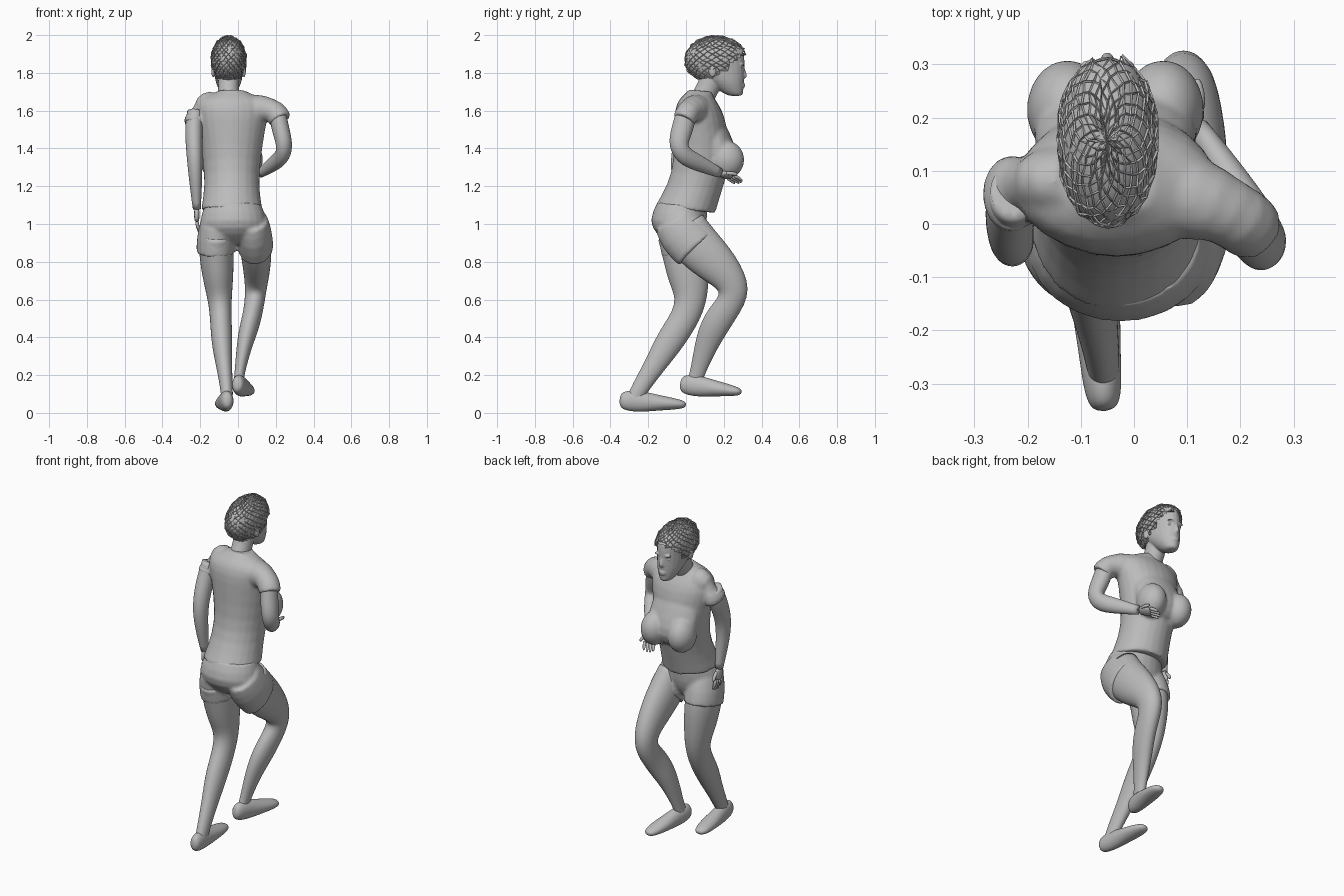
import bpy, bmesh, math, random
from mathutils import Vector, Matrix

random.seed(4)
cube = bpy.data.objects.get("Cube")
if cube:
    bpy.data.objects.remove(cube)

grey = bpy.data.materials.new("plain grey")
grey.use_nodes = True
grey.diffuse_color = (.5, .5, .5, 1)
grey.node_tree.nodes["Principled BSDF"].inputs["Base Color"].default_value = grey.diffuse_color

SIDES = 12
SWELL = 1.045  # makes up for subdivision shrinkage
HEAD_X = -.05


def finish(name, bm, subdiv=1, voxel=0, smooth=True):
    """Turn a bmesh into an object, optionally fusing its pieces into one skin."""
    bmesh.ops.recalc_face_normals(bm, faces=bm.faces)
    mesh = bpy.data.meshes.new(name)
    bm.to_mesh(mesh)
    bm.free()
    mesh.materials.append(grey)
    for polygon in mesh.polygons:
        polygon.use_smooth = smooth
    ob = bpy.data.objects.new(name, mesh)
    bpy.context.collection.objects.link(ob)
    if subdiv:
        rounding = ob.modifiers.new("round", "SUBSURF")
        rounding.levels = rounding.render_levels = subdiv
    if voxel:
        fuse = ob.modifiers.new("fuse", "REMESH")
        fuse.mode, fuse.voxel_size, fuse.use_smooth_shade = "VOXEL", voxel, True
        soften = ob.modifiers.new("soften", "SMOOTH")
        soften.factor, soften.iterations = .5, 3
    return ob


def bridge(bm, rings, crisp=False):
    """Skin a row of rings and close both ends; crisp keeps the end rims sharp."""
    for lower, upper in zip(rings, rings[1:]):
        for i in range(SIDES):
            j = (i + 1) % SIDES
            bm.faces.new((lower[i], lower[j], upper[j], upper[i]))
    caps = [bm.faces.new(rings[0]), bm.faces.new(rings[-1])]
    if crisp:
        crease = bm.edges.layers.float.get("crease_edge")
        if crease is None:
            crease = bm.edges.layers.float.new("crease_edge")
        for cap in caps:
            for edge in cap.edges:
                edge[crease] = 1


def ring(bm, centre, u, v):
    angles = [math.tau * i / SIDES for i in range(SIDES)]
    return [bm.verts.new(centre + (u * math.cos(a) + v * math.sin(a)) * SWELL) for a in angles]


def tube(bm, stations, depth=1):
    """Limb along stations of (x, y, z, radius); depth stretches the radius front to back."""
    points = [Vector(s[:3]) for s in stations]
    rings = []
    for i, station in enumerate(stations):
        tangent = (points[min(i + 1, len(points) - 1)] - points[max(i - 1, 0)]).normalized()
        axis = Vector((0, 1, 0)) if abs(tangent.x) > .85 else Vector((1, 0, 0))
        side = (axis - tangent * axis.dot(tangent)).normalized()
        radius = station[3]
        rings.append(ring(bm, points[i], side * radius, tangent.cross(side) * radius * depth))
    bridge(bm, rings, crisp=True)


def stack(bm, x, levels, tilt=0, crisp=False):
    """Level sections of (z, y, half width, half depth) about one x."""
    bridge(bm, [ring(bm, Vector((x, y, z)), Vector((width, 0, 0)), Vector((0, deep, tilt * deep)))
                for z, y, width, deep in levels], crisp)


def ball(bm, centre, radii):
    place = Matrix.Translation(centre) @ Matrix.Diagonal((*radii, 1))
    bmesh.ops.create_uvsphere(bm, u_segments=20, v_segments=14, radius=1, matrix=place)


def limb(name, stations, depth):
    bm = bmesh.new()
    tube(bm, stations, depth)
    finish(name, bm, subdiv=2)


# Shirt: trunk, bust and short sleeves fused together
bm = bmesh.new()
stack(bm, -.033, [(1.075, -.005, .162, .16), (1.2, .05, .142, .142),
                  (1.32, .085, .15, .148), (1.5, .08, .175, .142), (1.6, .07, .2, .13),
                  (1.655, .065, .185, .1), (1.685, .07, .11, .07), (1.705, .08, .07, .065)],
      tilt=-.1, crisp=True)
stack(bm, -.035, [(1.25, .19, .12, .04), (1.33, .19, .155, .095), (1.42, .165, .155, .095),
                  (1.55, .11, .14, .09), (1.62, .08, .1, .07)])
for x in (-.125, .055):
    ball(bm, (x, .215, 1.34), (.078, .095, .1))
tube(bm, [(-.13, .08, 1.61, .07), (-.2, .075, 1.6, .068), (-.225, .065, 1.57, .062), (-.235, .05, 1.525, .052)],
     depth=1.35)
tube(bm, [(.07, .06, 1.6, .085), (.15, .035, 1.61, .075), (.2, .01, 1.595, .067), (.225, -.012, 1.55, .06)])
finish("shirt", bm, voxel=.01)

# Shorts: pelvis with two thigh cuffs
bm = bmesh.new()
stack(bm, -.025, [(1.1, -.02, .15, .133), (1, -.045, .187, .155),
                  (.93, -.035, .155, .12), (.89, -.02, .09, .07)], tilt=-.1, crisp=True)
tube(bm, [(-.11, -.04, 1, .09), (-.118, -.015, .92, .102), (-.118, 0, .85, .102)], depth=1.27)
tube(bm, [(.075, -.06, 1.02, .083), (.082, -.02, .95, .098), (.096, .055, .87, .093)], depth=1.38)
finish("shorts", bm, voxel=.01)

# Legs
limb("trailing_leg", [(-.115, -.03, .95, .09), (-.115, 0, .85, .093), (-.105, .015, .7, .08),
                      (-.093, .035, .56, .055), (-.087, -.08, .39, .058),
                      (-.075, -.16, .26, .042), (-.06, -.245, .13, .033), (-.058, -.275, .07, .03)], depth=1.35)
limb("leading_leg", [(.08, -.01, .97, .085), (.095, .06, .88, .085), (.1, .18, .77, .073),
                     (.095, .28, .645, .054), (.08, .195, .53, .051), (.055, .14, .44, .05),
                     (.03, .1, .34, .039), (.008, .06, .21, .026), (.002, .04, .15, .026)], depth=1.48)

# Arms
limb("hanging_arm", [(-.225, .06, 1.59, .045), (-.236, .025, 1.5, .047), (-.23, -.04, 1.36, .042),
                     (-.224, -.03, 1.22, .034), (-.218, -.008, 1.08, .021)], depth=1.22)
limb("bent_arm", [(.21, 0, 1.58, .045), (.225, -.02, 1.5, .047), (.248, -.045, 1.42, .043),
                  (.24, -.015, 1.36, .042), (.19, .07, 1.32, .036), (.12, .18, 1.27, .021)], depth=1.22)


# Shoes: one profile of (share of length, half width, half height) from heel to toe
def shoe(name, heel, toe):
    start, end = Vector(heel), Vector(toe)
    along = (end - start).normalized()
    side = along.cross(Vector((0, 0, 1))).normalized()
    up = side.cross(along)
    bm = bmesh.new()
    bridge(bm, [ring(bm, start.lerp(end, share), side * width, up * high) for share, width, high in (
        (0, .022, .033), (.1, .036, .054), (.32, .039, .056), (.58, .047, .041), (.83, .045, .03), (1, .028, .016))])
    finish(name, bm, subdiv=2)


shoe("trailing_shoe", (-.055, -.353, .068), (-.085, .003, .043))
shoe("leading_shoe", (-.005, -.032, .155), (.058, .297, .11))


# Hands: flat palm, four fingers and a thumb
def hand(name, wrist, along, across):
    d, a, w = Vector(along).normalized(), Vector(across).normalized(), Vector(wrist)
    n = d.cross(a)
    bm = bmesh.new()
    bridge(bm, [ring(bm, w + d * s, a * r, n * .014)
                for s, r in ((0, .022), (.03, .034), (.078, .033))])
    for k in range(4):
        root = w + d * .068 + a * (.027 - .018 * k)
        length = .072 - .006 * abs(k - 1.3) ** 2
        bridge(bm, [ring(bm, root + d * length * s + n * .015 * s * s, a * r, n * r)
                    for s, r in ((0, .01), (.5, .009), (1, .006))])
    bridge(bm, [ring(bm, w + d * s + a * o, a * .01, n * .01)
                for s, o in ((.015, .02), (.045, .042), (.075, .05))])
    finish(name, bm)


hand("hanging_hand", (-.218, -.008, 1.085), (0, .1, -1), (0, 1, .1))
hand("bent_hand", (.12, .182, 1.27), (-.55, .8, -.3), (.5, .45, .2))

# Neck and head, with nose, lips, brows and ears
bm = bmesh.new()
tube(bm, [(HEAD_X, .075, 1.65, .056), (HEAD_X, .115, 1.71, .055), (HEAD_X, .16, 1.84, .055)], depth=1.1)
stack(bm, HEAD_X, [(1.675, .265, .028, .035), (1.7, .243, .046, .06), (1.74, .22, .065, .086),
                   (1.78, .19, .075, .119), (1.84, .167, .08, .143), (1.9, .16, .084, .15),
                   (1.95, .16, .07, .125), (1.98, .16, .04, .06)])
tube(bm, [(HEAD_X, .295, 1.84, .01), (HEAD_X, .312, 1.785, .012)])
ball(bm, (HEAD_X, .302, 1.783), (.015, .021, .013))
for z in (1.739, 1.728):
    ball(bm, (HEAD_X, .299, z), (.024, .014, .007))
for s in (-1, 1):
    ball(bm, (HEAD_X + s * .032, .297, 1.842), (.022, .013, .006))
    ball(bm, (HEAD_X + s * .081, .14, 1.81), (.011, .021, .034))
finish("head", bm, voxel=.005)

# Eyes
bm = bmesh.new()
for s in (-1, 1):
    ball(bm, (HEAD_X + s * .031, .283, 1.82), (.014, .014, .01))
finish("eyes", bm, subdiv=0)


# Hair: a cap trimmed along the hairline, under a net of crossing strands
def hair_cap(scale, segments, rows):
    bm = bmesh.new()
    place = Matrix.Translation((HEAD_X, .159, 1.868)) @ Matrix.Diagonal((.093, .164, .126, 1))
    bmesh.ops.create_uvsphere(bm, u_segments=segments, v_segments=rows, radius=scale, matrix=place)
    centres = [(f, f.calc_center_median()) for f in bm.faces]
    low = [f for f, c in centres if c.z < 1.765 + max(0, c.y - .13) * .8]
    bmesh.ops.delete(bm, geom=low, context="FACES")
    return bm


finish("hair_cap", hair_cap(1, 40, 28), subdiv=0)
bm = hair_cap(1.015, 22, 14)
grid = [e for e in bm.edges if not e.is_boundary]
bmesh.ops.poke(bm, faces=bm.faces)
bmesh.ops.dissolve_edges(bm, edges=grid, use_verts=False)
for v in bm.verts:
    v.co += Vector([random.uniform(-.004, .004) for axis in range(3)])
net = finish("hair_strands", bm, subdiv=0, smooth=False).modifiers.new("net", "WIREFRAME")
net.thickness, net.use_even_offset = .006, False
